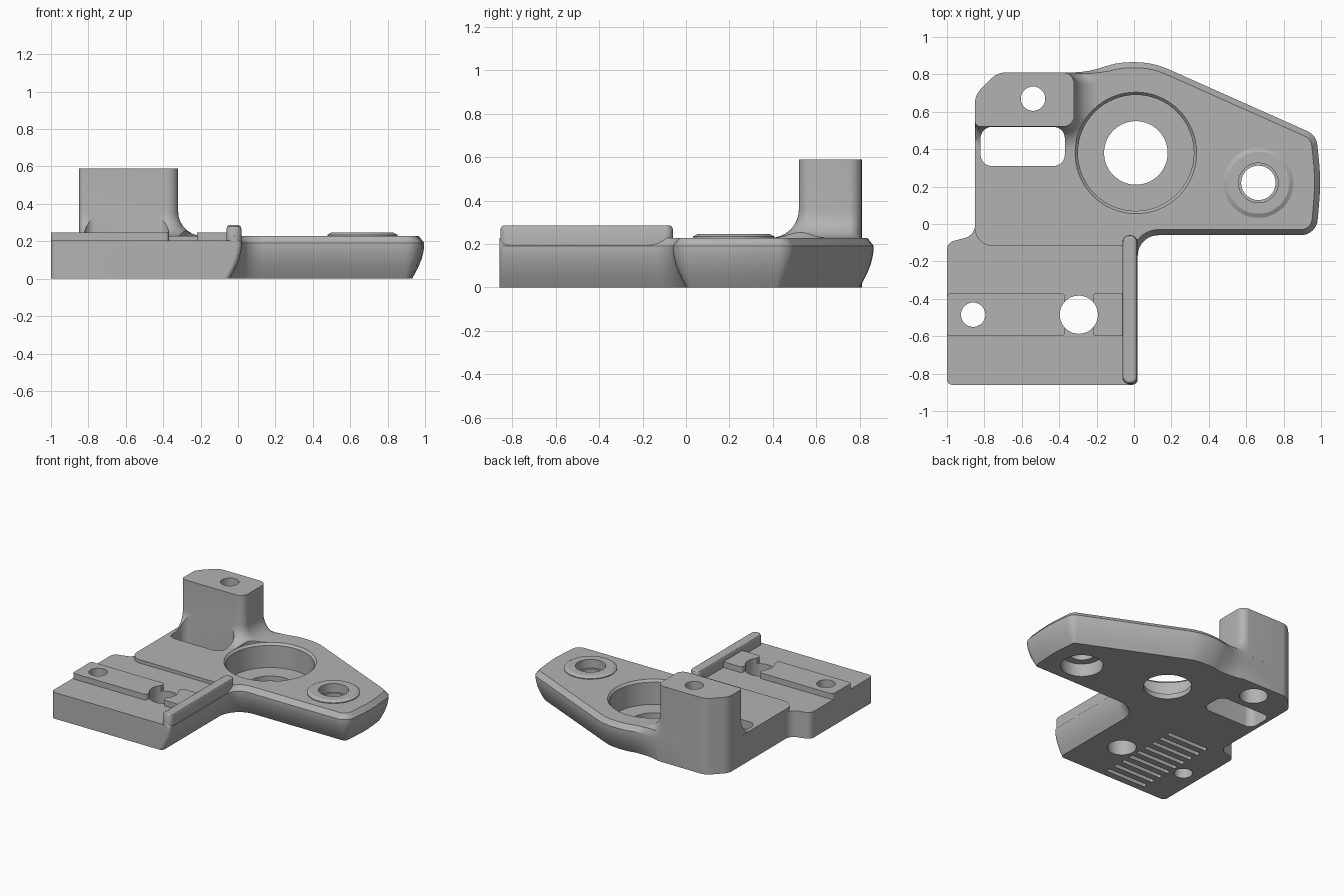
import bpy, bmesh, math
from mathutils import Vector

if "Cube" in bpy.data.objects:
    bpy.data.objects.remove(bpy.data.objects["Cube"])

grey = bpy.data.materials.new("plain_grey")
grey.diffuse_color = (0.45, 0.45, 0.45, 1)
grey.use_nodes = True
grey.node_tree.nodes["Principled BSDF"].inputs["Base Color"].default_value = grey.diffuse_color


def rounded(corners):
    """Polygon from (x, y, radius) corners, each rounded by an arc."""
    out = []
    for i, (x, y, r) in enumerate(corners):
        p = Vector((x, y))
        a = Vector(corners[i - 1][:2])
        b = Vector(corners[(i + 1) % len(corners)][:2])
        if r == 0:
            out.append(p)
            continue
        u, v = (a - p).normalized(), (b - p).normalized()
        half = math.acos(max(-1, min(1, u.dot(v)))) / 2
        c = p + (u + v).normalized() * r / math.sin(half)
        t = r / math.tan(half)
        s, e = p + u * t - c, p + v * t - c
        a0 = math.atan2(s.y, s.x)
        d = (math.atan2(e.y, e.x) - a0 + math.pi) % (2 * math.pi) - math.pi
        n = max(3, int(abs(d) / 0.13))
        out += [c + r * Vector((math.cos(a0 + d * k / n), math.sin(a0 + d * k / n)))
                for k in range(n + 1)]
    return out


def rect(x0, x1, y0, y1, r):
    return rounded([(x0, y1, r), (x1, y1, r), (x1, y0, r), (x0, y0, r)])


def inward(pts):
    """Inward normals of a clockwise polygon."""
    res = []
    for i, p in enumerate(pts):
        q, n = pts[i - 1], pts[(i + 1) % len(pts)]
        d = (p - q).normalized() + (n - p).normalized()
        res.append(Vector((d.y, -d.x)).normalized())
    return res


def loft(name, rings):
    """Solid through a stack of (points, z) rings."""
    bm = bmesh.new()
    rows = [[bm.verts.new((p[0], p[1], z)) for p in pts] for pts, z in rings]
    n = len(rows[0])
    for lo, hi in zip(rows, rows[1:]):
        for i in range(n):
            j = (i + 1) % n
            bm.faces.new((lo[i], lo[j], hi[j], hi[i]))
    bm.faces.new(rows[0])
    bm.faces.new(rows[-1])
    bmesh.ops.recalc_face_normals(bm, faces=bm.faces)
    me = bpy.data.meshes.new(name)
    bm.to_mesh(me)
    bm.free()
    me.materials.append(grey)
    ob = bpy.data.objects.new(name, me)
    bpy.context.collection.objects.link(ob)
    return ob


def prism(name, pts, z0, z1):
    return loft(name, [(pts, z0), (pts, z1)])


def turned(name, x, y, profile, n=64):
    """Round solid from a (radius, z) profile."""
    ang = [-2 * math.pi * k / n for k in range(n)]
    return loft(name, [([(x + r * math.cos(a), y + r * math.sin(a)) for a in ang], z)
                       for r, z in profile])


def combine(target, other, op):
    bpy.context.view_layer.objects.active = target
    m = target.modifiers.new(op, 'BOOLEAN')
    m.operation, m.object, m.solver = op, other, 'EXACT'
    bpy.ops.object.modifier_apply(modifier=m.name)
    bpy.data.objects.remove(other)


# Plate: outline whose right-hand and rear edges curve in towards the bottom
outline = rounded([
    (-0.85, 0.69, 0.1), (-0.73, 0.81, 0.1), (-0.26, 0.81, 0.5), (-0.08, 0.865, 0.4),
    (0.1, 0.865, 0.4), (0.975, 0.475, 0.09), (1.0, 0.23, 1.0), (0.975, -0.06, 0.09),
    (0.02, -0.06, 0.11), (0.02, -0.86, 0.03), (-1, -0.86, 0.03), (-1, -0.1, 0.05),
    (-0.85, -0.06, 0.07)])


def edge_shift(p, n):
    if p.y < -0.8:
        return Vector((-1 if p.x > -0.1 else 0, 0))
    return n * max(0, min(1, (p.x + 0.34) / 0.2))


shift = [edge_shift(p, n) for p, n in zip(outline, inward(outline))]
section = [(0.065, 0), (0.045, 0.035), (0.028, 0.07), (0.014, 0.105), (0.005, 0.14),
           (0, 0.17), (0, 0.192), (0.03, 0.229)]
bracket = loft("mounting_bracket",
               [([p + s * o for p, s in zip(outline, shift)], z) for o, z in section])

# Lower shelf cut slightly below the plate top
combine(bracket, prism("shelf_cutter", rounded([
    (-0.852, 0.1, 0), (-0.852, -0.118, 0.1), (-0.03, -0.118, 0), (-0.03, -0.95, 0),
    (-1.1, -0.95, 0), (-1.1, 0.1, 0)]), 0.203, 0.5), 'DIFFERENCE')

# Tower with a concave flare at the foot on its front and right sides
foot = rounded([(-0.85, 0.69, 0.1), (-0.73, 0.81, 0.1), (-0.32, 0.81, 0.06),
                (-0.32, 0.52, 0.06), (-0.85, 0.52, 0.03)])
flare = [Vector((max(-n.x, 0), min(-n.y, 0))) for n in inward(foot)]
R = 0.13
rings = [(0.21, R)]
for k in range(9):
    a = math.pi / 2 * k / 8
    rings.append((0.229 + R * (1 - math.cos(a)), R * (1 - math.sin(a))))
rings.append((0.59, 0))
combine(bracket, loft("tower", [([p + f * o for p, f in zip(foot, flare)], z)
                                for z, o in rings]), 'UNION')

# Raised strips, edge rail and round boss
for x0, x1 in ((-1, -0.37), (-0.22, -0.04)):
    combine(bracket, prism("raised_strip", rect(x0, x1, -0.6, -0.37, 0.02), 0.19, 0.247),
            'UNION')
combine(bracket, loft("edge_rail", [
    (rect(-0.062 + o, 0.018 - o, -0.855 + o, -0.06 - o, 0.036 - o), z)
    for o, z in ((0, 0.185), (0, 0.268), (0.005, 0.28), (0.014, 0.286))]), 'UNION')
combine(bracket, turned("boss", 0.665, 0.22, [(0.187, 0.2), (0.187, 0.235), (0.165, 0.247)]),
        'UNION')

# Slot in front of the tower
combine(bracket, prism("slot_cutter", rect(-0.82, -0.37, 0.31, 0.519, 0.06), -0.1, 0.5),
        'DIFFERENCE')

# Stepped holes
for x, y, profile in (
        (0.01, 0.38, [(0.17, -0.1), (0.17, 0.04), (0.31, 0.04), (0.31, 0.212),
                      (0.325, 0.229), (0.325, 0.4)]),
        (0.665, 0.22, [(0.15, -0.1), (0.15, 0.1), (0.092, 0.1), (0.092, 0.18),
                       (0.106, 0.18), (0.106, 0.4)]),
        (-0.54, 0.67, [(0.1, -0.1), (0.1, 0.2), (0.065, 0.2), (0.065, 0.8)]),
        (-0.86, -0.485, [(0.065, -0.1), (0.065, 0.5)]),
        (-0.295, -0.485, [(0.102, -0.1), (0.102, 0.5)])):
    combine(bracket, turned("hole_cutter", x, y, profile), 'DIFFERENCE')

# Row of shallow grooves underneath
for k in range(9):
    y = -0.79 + k * 0.083
    combine(bracket, prism("groove_cutter", rect(-0.77, -0.42, y - 0.017, y + 0.017, 0.008),
                           -0.1, 0.03), 'DIFFERENCE')

bpy.ops.object.select_all(action='DESELECT')
bracket.select_set(True)
bpy.context.view_layer.objects.active = bracket
bpy.ops.object.shade_smooth_by_angle(angle=math.radians(25))
